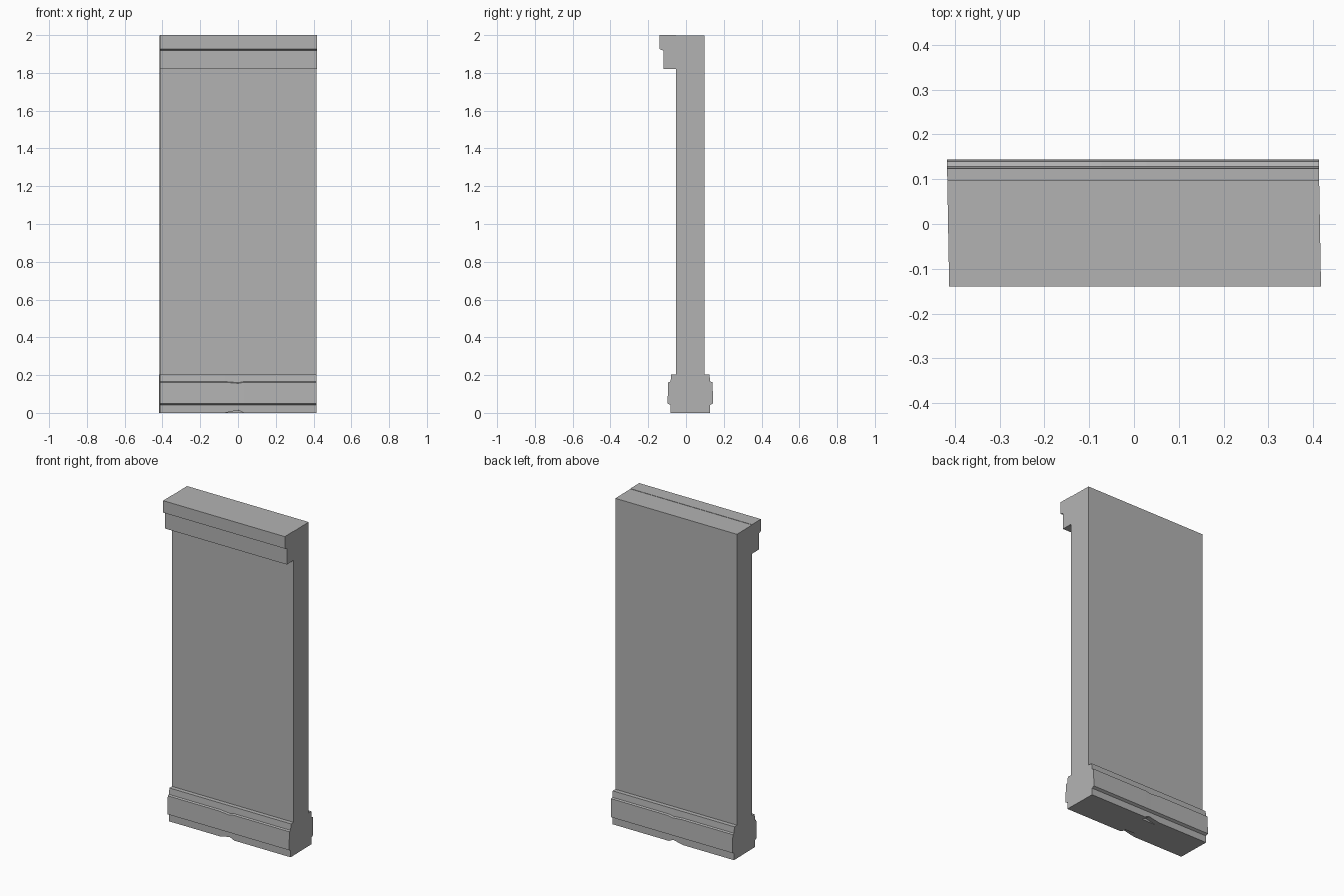
import bpy
import bmesh

cube = bpy.data.objects.get("Cube")
if cube:
    bpy.data.objects.remove(cube, do_unlink=True)

HALF_WIDTH = 0.415
SKEW = -0.0175  # the ends run slightly off square

stone = bpy.data.materials.new("grey stone")
stone.use_nodes = True
stone.diffuse_color = (0.45, 0.45, 0.45, 1)
stone.node_tree.nodes["Principled BSDF"].inputs["Base Color"].default_value = stone.diffuse_color


def moulding(name, profile, stations=(-HALF_WIDTH, HALF_WIDTH), wear=None):
    """Sweep a (y, z) profile along x; wear(x, z) shifts heights."""
    bm = bmesh.new()
    rings = []
    for x in stations:
        rings.append([bm.verts.new((x + SKEW * y, y, z + (wear(x, z) if wear else 0)))
                      for y, z in profile])
    count = len(profile)
    for a, b in zip(rings, rings[1:]):
        for i in range(count):
            j = (i + 1) % count
            bm.faces.new((a[i], a[j], b[j], b[i]))
    bm.faces.new(rings[0])
    bm.faces.new(rings[-1])
    bmesh.ops.recalc_face_normals(bm, faces=bm.faces)
    mesh = bpy.data.meshes.new(name)
    bm.to_mesh(mesh)
    bm.free()
    mesh.materials.append(stone)
    obj = bpy.data.objects.new(name, mesh)
    bpy.context.collection.objects.link(obj)
    return obj


def plinth_wear(x, z):
    """Small chip under the middle and a slightly sagging ledge."""
    if abs(x) < 0.01:
        if z == 0:
            return 0.014
        if 0.15 < z < 0.17:
            return -0.006
    return 0


# Upright slab
moulding("slab", [(-0.052, 0), (0.098, 0), (0.098, 1.998), (-0.052, 1.998)])

# Stepped cornice across the top of the front
moulding("cornice", [(-0.052, 1.82), (-0.12, 1.82), (-0.12, 1.918),
                     (-0.14, 1.926), (-0.14, 2.0), (-0.052, 2.0)])

# Stepped plinth bands, one on each face of the slab
for name, wall, side in (("front_plinth", -0.052, -1), ("back_plinth", 0.098, 1)):
    low, out = wall + side * 0.03, wall + side * 0.042
    ledge = wall + side * 0.026
    outer = wall + side * 0.046
    moulding(name, [(wall, 0), (low, 0), (low, 0.042), (outer, 0.05),
                    (out, 0.162), (low, 0.166), (ledge, 0.204), (wall, 0.204)],
             (-HALF_WIDTH, -0.07, 0, 0.03, HALF_WIDTH), plinth_wear)
